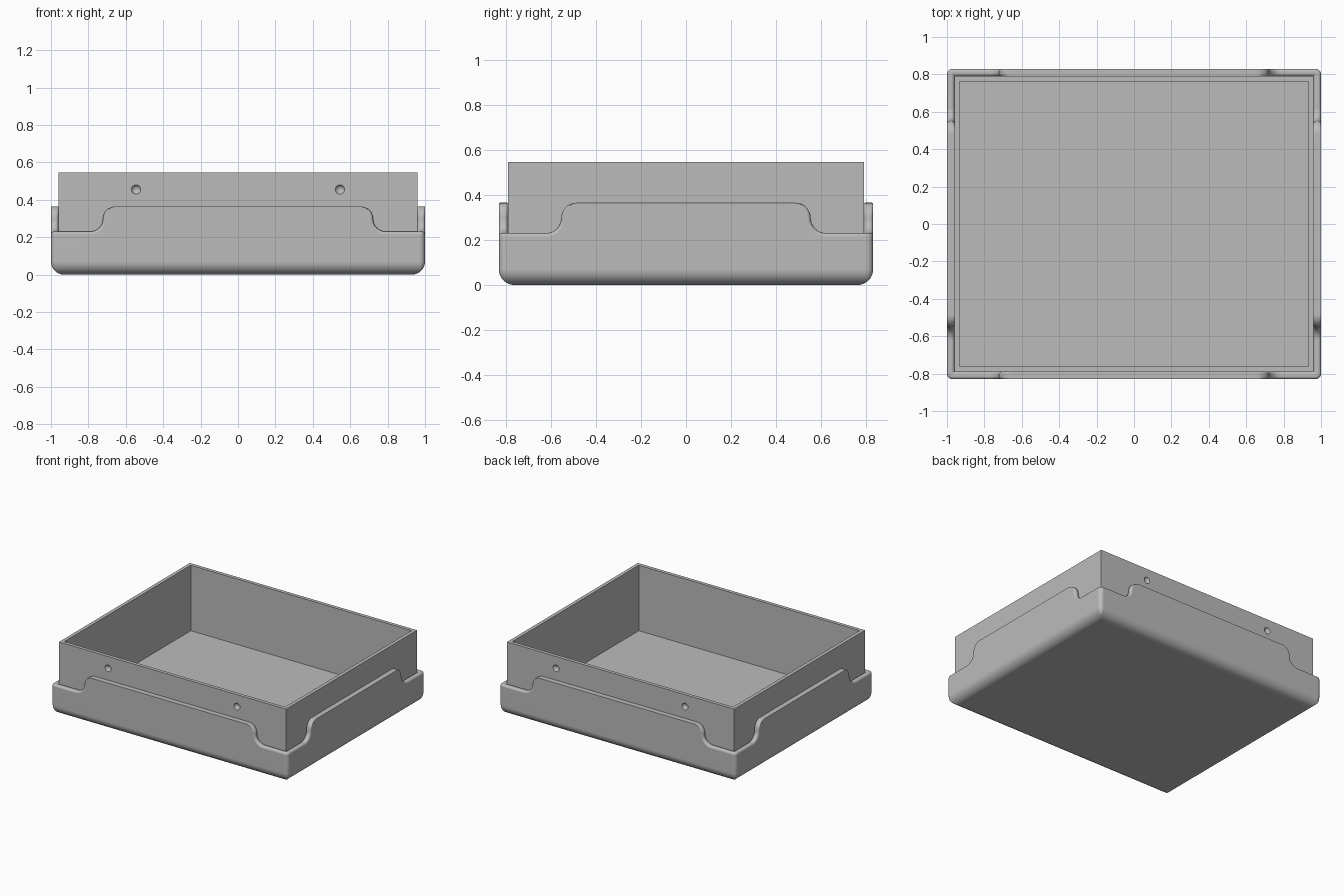
import bpy, bmesh
from math import sin, cos, pi, radians
from mathutils import Vector, Matrix

if "Cube" in bpy.data.objects:
    bpy.data.objects.remove(bpy.data.objects["Cube"], do_unlink=True)

# Overall sizes
HALF_X, HALF_Y = 1.0, 0.83
LIP = 0.04            # thickness of the outer tray wall
LOW, HIGH = 0.23, 0.365
STEP = (HIGH - LOW) / 2
CORNER, BASE, ROUND = 0.03, 0.07, 0.016

grey = bpy.data.materials.new("plain grey")
grey.use_nodes = True
grey.diffuse_color = (0.5, 0.5, 0.5, 1)
grey.node_tree.nodes["Principled BSDF"].inputs["Base Color"].default_value = (0.5, 0.5, 0.5, 1)


def loft(name, rings):
    """Join closed rings of points with quads and cap both ends."""
    bm = bmesh.new()
    rows = [[bm.verts.new(p) for p in ring] for ring in rings]
    n = len(rows[0])
    for a, b in zip(rows, rows[1:]):
        for i in range(n):
            j = (i + 1) % n
            bm.faces.new((a[i], a[j], b[j], b[i]))
    bm.faces.new(rows[0][::-1])
    bm.faces.new(rows[-1])
    bmesh.ops.recalc_face_normals(bm, faces=bm.faces)
    mesh = bpy.data.meshes.new(name)
    bm.to_mesh(mesh)
    bm.free()
    mesh.materials.append(grey)
    obj = bpy.data.objects.new(name, mesh)
    bpy.context.collection.objects.link(obj)
    return obj


def smooth(obj, angle):
    bpy.ops.object.select_all(action="DESELECT")
    obj.select_set(True)
    bpy.context.view_layer.objects.active = obj
    bpy.ops.object.shade_smooth_by_angle(angle=radians(angle))


def step_curve(start):
    """S-shaped step of the rim: (t, z, normal t, normal z, roundness)."""
    pts = []
    for i in range(9):
        a = pi / 2 * i / 8
        pts.append((start - STEP * sin(a), LOW + STEP - STEP * cos(a), sin(a), cos(a), 1))
    for i in range(1, 9):
        b = pi / 2 * i / 8
        pts.append((start - 2 * STEP + STEP * cos(b), HIGH - STEP + STEP * sin(b),
                    cos(b), sin(b), 1 - i / 8))
    return pts


def tray_ring(inset, drop=0, z=None):
    """One loop round the tray, at a fixed z or following the stepped rim."""
    ring = []
    rc = max(CORNER - inset, 0.004)
    for k in range(4):
        turn = Matrix.Rotation(k * pi / 2, 3, "Z")
        u, n = turn @ Vector((1, 0, 0)), turn @ Vector((0, -1, 0))
        length, depth = (HALF_X, HALF_Y) if k % 2 == 0 else (HALF_Y, HALF_X)
        half = step_curve(length - 0.21)
        side = [(-t, h, -nt, nz, f) for t, h, nt, nz, f in half] + half[::-1]
        for t, h, nt, nz, f in side:
            s = drop * max(f, 0.05)
            height = h - nz * s if z is None else z
            shift = nt * s if z is None else 0
            ring.append(u * (t - shift) + n * (depth - inset) + Vector((0, 0, height)))
        for i in range(7):
            a = pi / 2 * i / 6
            p = u * (length - inset - rc + rc * sin(a)) + n * (depth - inset - rc + rc * cos(a))
            ring.append(p + Vector((0, 0, LOW - drop if z is None else z)))
    return ring


# Outer tray: rounded base, upright wall, rounded stepped rim
arc = [pi / 2 * i / 8 for i in range(9)]
rings = [tray_ring(BASE * (1 - sin(a)), z=BASE * (1 - cos(a))) for a in arc]
rim = [pi / 2 * i / 5 for i in range(6)]
rings += [tray_ring(ROUND * (1 - cos(a)), ROUND * (1 - sin(a))) for a in rim]
rings += [tray_ring(LIP - ROUND * (1 - cos(a)), ROUND * (1 - sin(a))) for a in rim[::-1]]
rings.append(tray_ring(LIP, z=0.025))
tray = loft("outer_tray", rings)
smooth(tray, 40)
tray.modifiers.new("even_shading", "WEIGHTED_NORMAL").keep_sharp = True


def rectangle(x, y, z):
    return [(-x, -y, z), (x, -y, z), (x, y, z), (-x, y, z)]


# Inner box with thin walls and a recessed floor
box = loft("inner_box", [rectangle(0.96, 0.79, 0.02), rectangle(0.96, 0.79, 0.545),
                         rectangle(0.933, 0.763, 0.545), rectangle(0.933, 0.763, 0.045)])

# Shallow round dimples on the front and back walls
for sx in (-1, 1):
    for sy in (-1, 1):
        bpy.ops.mesh.primitive_uv_sphere_add(segments=32, ring_count=16, radius=0.027,
                                             location=(sx * 0.545, sy * 0.80, 0.455))
        cutter = bpy.context.object
        cutter.name = "dimple_cutter"
        cutter.hide_render = True
        cutter.data.materials.append(grey)
        cut = box.modifiers.new("dimple", "BOOLEAN")
        cut.operation, cut.solver, cut.object = "DIFFERENCE", "EXACT", cutter
        bpy.context.view_layer.objects.active = box
        bpy.ops.object.modifier_apply(modifier=cut.name)
        bpy.data.objects.remove(cutter, do_unlink=True)
smooth(box, 30)
